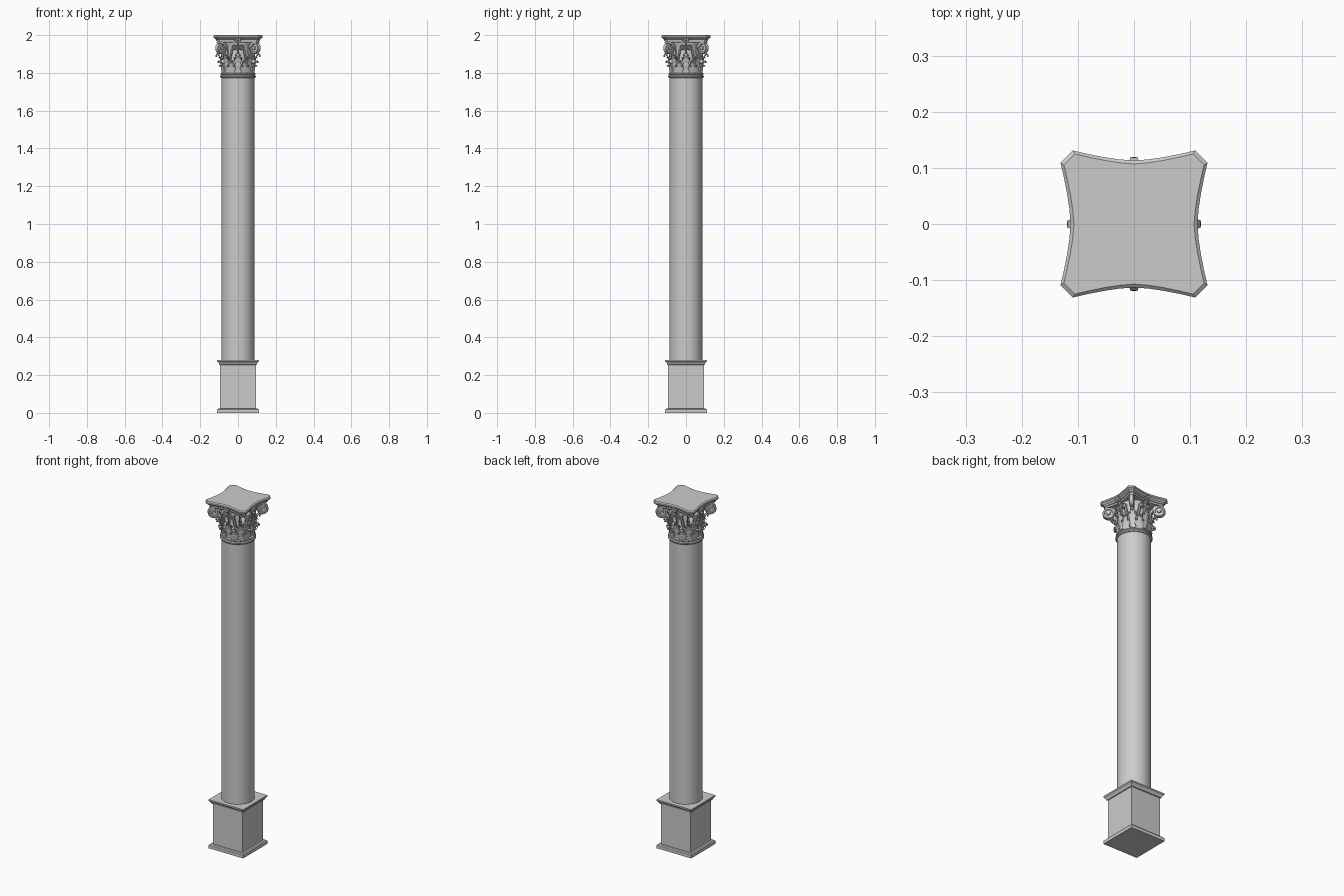
import bpy, bmesh, math
from mathutils import Matrix, Vector

if "Cube" in bpy.data.objects:
    bpy.data.objects.remove(bpy.data.objects["Cube"])


def make(name, verts, faces, smooth=None):
    me = bpy.data.meshes.new(name)
    bm = bmesh.new()
    vs = [bm.verts.new(v) for v in verts]
    for f in faces:
        bm.faces.new([vs[i] for i in f])
    bmesh.ops.recalc_face_normals(bm, faces=bm.faces)
    bm.to_mesh(me)
    bm.free()
    ob = bpy.data.objects.new(name, me)
    bpy.context.collection.objects.link(ob)
    if smooth:
        bpy.ops.object.select_all(action='DESELECT')
        ob.select_set(True)
        bpy.context.view_layer.objects.active = ob
        bpy.ops.object.shade_smooth_by_angle(angle=math.radians(smooth))
    return ob


def loft(rings):
    """Join equal-length closed rings and cap both ends."""
    n = len(rings[0])
    faces = [(k * n + i, k * n + (i + 1) % n, (k + 1) * n + (i + 1) % n, (k + 1) * n + i)
             for k in range(len(rings) - 1) for i in range(n)]
    faces += [tuple(range(n))[::-1], tuple(range((len(rings) - 1) * n, len(rings) * n))]
    return [p for r in rings for p in r], faces


def lathe(name, prof, n=64):
    rings = [[(r * math.cos(2 * math.pi * i / n), r * math.sin(2 * math.pi * i / n), z)
              for i in range(n)] for r, z in prof]
    return make(name, *loft(rings), smooth=35)


def ring_copies(name, verts, faces, count, offset=0.0, smooth=40):
    """One object holding count copies turned around z; the part faces +x."""
    av, af = [], []
    for k in range(count):
        m = Matrix.Rotation(offset + 2 * math.pi * k / count, 4, 'Z')
        base = len(av)
        av += [m @ Vector(v) for v in verts]
        af += [tuple(i + base for i in f) for f in faces]
    return make(name, av, af, smooth)


def strip(path, thick):
    """Closed band along (r, z, half width) points, thickened along its normal."""
    rings = []
    for i, (r, z, w) in enumerate(path):
        a, b = path[max(i - 1, 0)], path[min(i + 1, len(path) - 1)]
        d = Vector((b[0] - a[0], b[1] - a[1])).normalized()
        nx, nz = d.y * thick / 2, -d.x * thick / 2
        rings.append([(r + nx, -w, z + nz), (r + nx * 1.8, 0, z + nz * 1.8), (r + nx, w, z + nz),
                      (r - nx, w, z - nz), (r - nx, 0, z - nz), (r - nx, -w, z - nz)])
    return loft(rings)


# square pedestal with base slab and flared cap
def square(s, z):
    return [(-s, -s, z), (s, -s, z), (s, s, z), (-s, s, z)]


make("pedestal", *loft([square(s, z) for s, z in [
    (.11, 0), (.11, .018), (.105, .023), (.094, .023), (.094, .253), (.099, .255),
    (.101, .262), (.108, .27), (.11, .272), (.11, .28)]]))

# shaft and neck ring
lathe("shaft", [(.087, .28), (.087, 1.775)])
lathe("neck_ring", [(.084, 1.772), (.09, 1.773), (.094, 1.778), (.094, 1.784),
                    (.09, 1.789), (.092, 1.791), (.092, 1.797), (.084, 1.8)])

# flaring bell of the capital
lathe("bell", [(.082, 1.795), (.079, 1.83), (.077, 1.88), (.076, 1.92), (.078, 1.945),
               (.084, 1.955), (.084, 1.962), (.076, 1.966)])


# concave abacus with cut corners
def abacus_ring(inset, z):
    pts = []
    for k in range(4):
        m = Matrix.Rotation(k * math.pi / 2, 4, 'Z')
        for i in range(9):
            t = -1 + i / 4
            x = .113 + .018 * abs(t) ** 1.5 - inset
            pts.append(m @ Vector((x, t * (.109 - inset * .6), z)))
    return pts


make("abacus", *loft([abacus_ring(i, z) for i, z in [
    (.022, 1.96), (.019, 1.968), (.015, 1.97), (.013, 1.978), (.005, 1.984), (.0, 1.987),
    (.0, 1.995), (.006, 2.0)]]))


# leaves: stem with side lobes and a drooping tip
def leaf(r, z, h, w, out):
    shape = [(0, 0, .85), (.03, .25, .8), (.06, .3, 1.1), (.1, .45, 1.0), (.12, .5, .7),
             (.18, .58, .95), (.28, .72, .85), (.32, .76, .5), (.45, .88, .68),
             (.65, .98, .6), (.85, 1.0, .45), (1.0, .93, .35), (1.0, .84, .2)]
    return strip([(r + out * a, z + h * b, w * c) for a, b, c in shape], .006)


def side_lobes(r, z, w, out):
    """Small leaflets spreading from both edges of a leaf."""
    av, af = [], []
    for s in (-1, 1):
        v, f = strip([(r, z - .012, .005), (r + out * .5, z, .006), (r + out, z + .003, .005),
                      (r + out * 1.15, z - .003, .003)], .004)
        base = len(av)
        av += [(x, y + s * w, q) for x, y, q in v]
        af += [tuple(i + base for i in g) for g in f]
    return av, af


step = math.pi / 8
ring_copies("lower_leaves", *leaf(.083, 1.798, .065, .021, .029), 8, step)
ring_copies("lower_leaf_lobes", *side_lobes(.085, 1.838, .017, .014), 8, step)
ring_copies("upper_leaves", *leaf(.080, 1.805, .095, .019, .036), 8, 0)
ring_copies("upper_leaf_lobes", *side_lobes(.081, 1.88, .016, .019), 8, 0)


# volutes: scroll discs with raised eyes
def disc(cx, cz, steps, n=24):
    return loft([[(cx + r * math.cos(2 * math.pi * i / n), y, cz + r * math.sin(2 * math.pi * i / n))
                  for i in range(n)] for y, r in steps])


def scroll(rad, w):
    half = [(w * 1.15, .12), (w * 1.15, .28), (w * .65, .36), (w * .65, .62),
            (w, .7), (w, .92), (w * .8, 1.0)]
    return [(-y, r * rad) for y, r in half] + [(y, r * rad) for y, r in half[::-1]]


ring_copies("corner_volutes", *disc(.129, 1.931, scroll(.031, .012)), 4, math.pi / 4)
ring_copies("volute_stems", *strip([(.078, 1.86, .008), (.083, 1.90, .01), (.092, 1.935, .011),
            (.107, 1.956, .012), (.13, 1.963, .012), (.148, 1.958, .011)], .009), 4, math.pi / 4)

# paired small scrolls and stalks at the middle of each side
for s, side in ((-1, "left"), (1, "right")):
    n = 16
    v, f = loft([[(x, s * .019 + r * math.cos(2 * math.pi * i / n),
                   1.934 + r * math.sin(2 * math.pi * i / n)) for i in range(n)]
                 for x, r in [(.074, .014), (.092, .014), (.095, .011), (.092, .009),
                              (.092, .005), (.097, .003)]])
    ring_copies("inner_scrolls_" + side, v, f, 4)
    v, f = strip([(.08, 1.87, .005), (.083, 1.90, .006), (.086, 1.935, .005)], .008)
    ring_copies("scroll_stalks_" + side, [(x, y + s * (.041 - (z - 1.87) * .15), z)
                                          for x, y, z in v], f, 4)

# flower on each abacus side with its stem
n = 16
v, f = loft([[(x, r * (1 + .18 * math.cos(i * math.pi)) * math.cos(2 * math.pi * i / n),
               1.973 + r * (1 + .18 * math.cos(i * math.pi)) * math.sin(2 * math.pi * i / n))
              for i in range(n)] for x, r in [(.085, .011), (.106, .016), (.111, .014),
                                              (.109, .007), (.113, .003)]])
ring_copies("abacus_flowers", v, f, 4)
ring_copies("flower_stems", *strip([(.08, 1.89, .005), (.085, 1.93, .005),
                                    (.098, 1.965, .006)], .007), 4)
